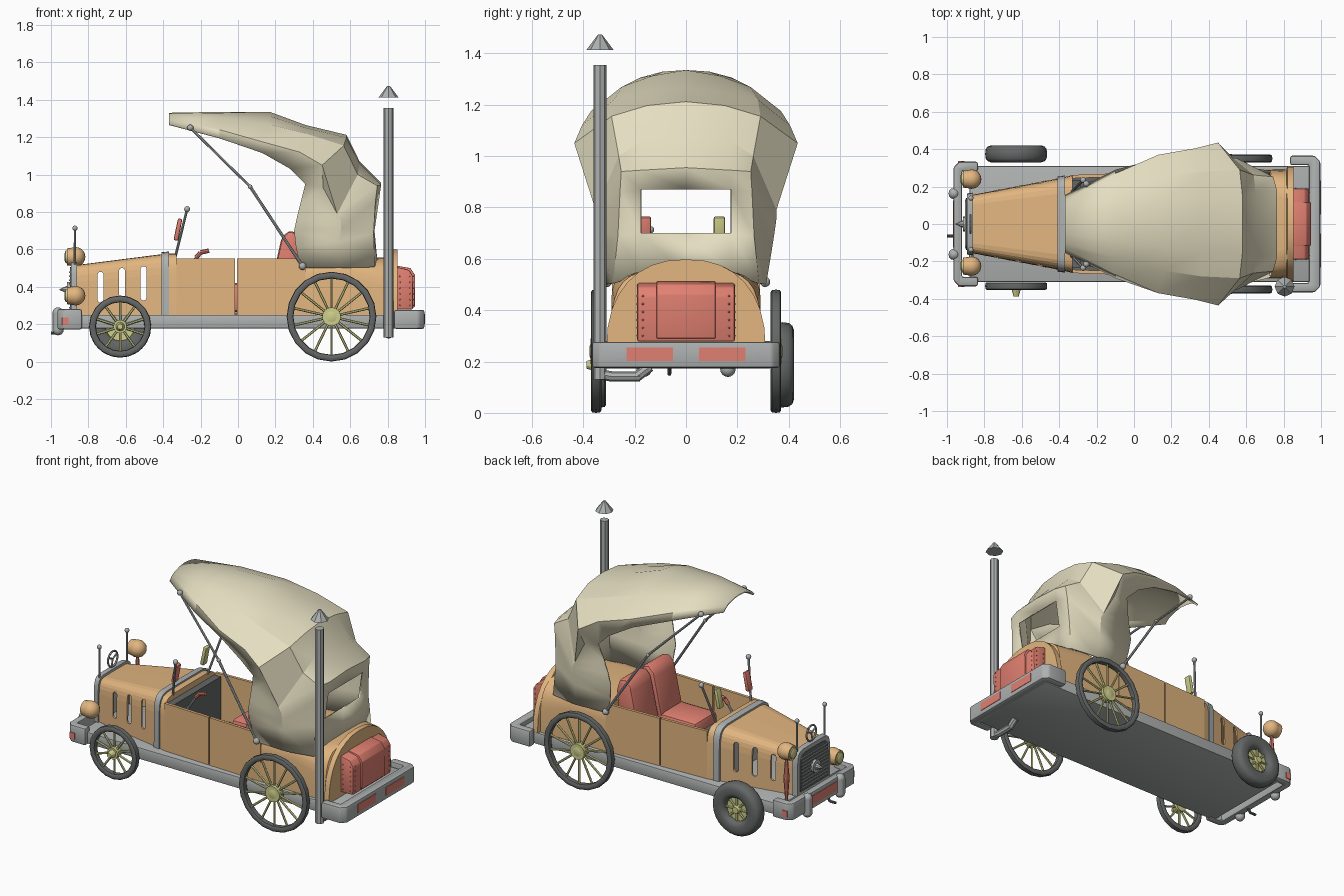
import bpy, bmesh, math
from mathutils import Vector, Matrix

if "Cube" in bpy.data.objects:
    bpy.data.objects.remove(bpy.data.objects["Cube"])


def colour(name, r, g, b):
    m = bpy.data.materials.new(name)
    m.diffuse_color = (r, g, b, 1)
    m.use_nodes = True
    m.node_tree.nodes["Principled BSDF"].inputs["Base Color"].default_value = m.diffuse_color
    return m


TAN = colour("tan_paint", .76, .465, .215)
GREY = colour("light_grey_metal", .42, .44, .435)
DARK = colour("dark_grey_rubber", .13, .134, .134)
RED = colour("soft_red", .75, .215, .165)
CLOTH = colour("cream_cloth", .78, .73, .53)
OLIVE = colour("pale_olive", .62, .62, .26)


# ---- helpers: each adds geometry to a bmesh, finish() makes the object ----
def finish(bm, name, mat, bevel=0, mirror=False, thick=0, angle=30):
    bmesh.ops.recalc_face_normals(bm, faces=bm.faces)
    if bevel:
        bmesh.ops.bevel(bm, geom=bm.edges[:], offset=bevel, segments=2, profile=.5,
                        affect='EDGES', clamp_overlap=True)
    me = bpy.data.meshes.new(name)
    bm.to_mesh(me)
    bm.free()
    if angle:
        me.shade_smooth()
        me.set_sharp_from_angle(angle=math.radians(angle))
    else:
        me.shade_flat()
    me.materials.append(mat)
    ob = bpy.data.objects.new(name, me)
    bpy.context.collection.objects.link(ob)
    if thick:
        s = ob.modifiers.new("thickness", 'SOLIDIFY')
        s.thickness, s.offset = thick, -1
    if mirror:
        ob.modifiers.new("mirror", 'MIRROR').use_axis = (False, True, False)
    return ob


def loft(bm, rings, cap=True, loop=True):
    vs = [[bm.verts.new(p) for p in r] for r in rings]
    n = len(vs[0])
    for a, b in zip(vs, vs[1:]):
        for i in range(n if loop else n - 1):
            bm.faces.new((a[i], a[(i + 1) % n], b[(i + 1) % n], b[i]))
    if cap:
        bm.faces.new(vs[0])
        bm.faces.new(vs[-1])
    return bm


def prism(bm, pts, lo, hi, axis):
    put = {'x': lambda p, h: (h, p[0], p[1]), 'y': lambda p, h: (p[0], h, p[1]),
           'z': lambda p, h: (p[0], p[1], h)}[axis]
    return loft(bm, [[put(p, h) for p in pts] for h in (lo, hi)])


def box(bm, x0, x1, y0, y1, z0, z1):
    return prism(bm, [(x0, y0), (x1, y0), (x1, y1), (x0, y1)], z0, z1, 'z')


def rod(bm, a, b, r, r2=None, n=8):
    a, b = Vector(a), Vector(b)
    d = b - a
    mat = Matrix.Translation((a + b) / 2) @ d.to_track_quat('Z', 'Y').to_matrix().to_4x4()
    bmesh.ops.create_cone(bm, cap_ends=True, segments=n, radius1=r,
                          radius2=r if r2 is None else r2, depth=d.length, matrix=mat)
    return bm


def ball(bm, c, r, u=12, v=8):
    bmesh.ops.create_uvsphere(bm, u_segments=u, v_segments=v, radius=r, matrix=Matrix.Translation(c))
    return bm


def arch(x, w, z0, zt, n, count=17):
    out = []
    for i in range(count):
        t = math.pi * i / (count - 1)
        c, s = math.cos(t), max(math.sin(t), 0)
        out.append((x, math.copysign(abs(c) ** (2 / n), c) * w, z0 + (zt - z0) * s ** (2 / n)))
    return out


def tyre(bm, cx, cy, cz, rm, rr, ry, n=20, m=10, sq=.7):
    rings = []
    for i in range(n + 1):
        a = 2 * math.pi * i / n
        ring = []
        for j in range(m):
            b = 2 * math.pi * j / m
            r = rm + rr * math.copysign(abs(math.cos(b)) ** sq, math.cos(b))
            y = ry * math.copysign(abs(math.sin(b)) ** sq, math.sin(b))
            ring.append((cx + r * math.cos(a), cy + y, cz + r * math.sin(a)))
        rings.append(ring)
    loft(bm, rings, cap=False)
    bmesh.ops.remove_doubles(bm, verts=bm.verts, dist=1e-5)
    return bm


new = bmesh.new
# ---- chassis ----
finish(box(new(), -.88, .95, -.31, .31, .176, .25), "chassis", GREY, bevel=.008)
finish(box(new(), -.33, .4, -.25, .25, .25, .262), "cabin_floor", DARK)


# ---- bumpers: U-shaped bars with red lamp plates ----
def bumper(name, inner, outer, w, arm, bar, z0, z1, lamps):
    s = 1 if outer > inner else -1
    half = [(inner, w - arm), (inner, w), (outer - .03 * s, w), (outer, w - .03)]
    pts = half + [(x, -y) for x, y in reversed(half)]
    pts += [(outer - s * bar, -(w - arm)), (outer - s * bar, w - arm)]
    finish(prism(new(), pts, z0, z1, 'z'), name, GREY, bevel=.01)
    bm = new()
    xs = sorted((outer - s * .005, outer + s * .003))
    for y0, y1 in lamps:
        box(bm, *xs, y0, y1, z0 + .027, z1 - .023)
    finish(bm, name + "_lamps", RED)


bumper("rear_bumper", .835, .996, .365, .05, .06, .175, .277, [(-.232, -.05), (.05, .232)])
bumper("front_bumper", -.835, -.965, .333, .05, .045, .172, .28, [(-.125, .125)])
finish(box(new(), -.94, -.905, .33, .337, .195, .235), "side_lamp", RED, mirror=True)
bm = rod(new(), (-.962, .163, .17), (-.962, .163, .26), .03, n=12)
for z in (.17, .26):
    ball(bm, (-.962, .163, z), .03)
finish(bm, "overrider", GREY, mirror=True)
bm = rod(new(), (-.93, -.065, .19), (-.96, -.065, .152), .008)
rod(bm, (-.96, -.065, .152), (-1.0, -.065, .152), .008)
finish(bm, "starting_crank", DARK)

# ---- bonnet with cut slots ----
hood = finish(loft(new(), [arch(-.87, .155, .25, .515, 8), arch(-.40, .245, .25, .575, 8)],
                   cap=False, loop=False), "bonnet", TAN, thick=.012, angle=0)
bm = new()
for x, z0, z1 in ((-.735, .315, .48), (-.62, .32, .5), (-.505, .326, .51)):
    pts = []
    for i in range(12):
        a = 2 * math.pi * (i + .5) / 12
        pts.append((x + .016 * math.cos(a), (z1 - .016 if i < 6 else z0 + .016) + .016 * math.sin(a)))
    prism(bm, pts, -.4, .4, 'y')
cutter = finish(bm, "slot_cutter", TAN, angle=0)
cutter.hide_render = True
cutter.hide_set(True)
cut = hood.modifiers.new("slots", 'BOOLEAN')
cut.object, cut.operation, cut.solver = cutter, 'DIFFERENCE', 'EXACT'

# ---- radiator grille and ornaments ----
finish(loft(new(), [arch(-.893, .163, .25, .53, 8), arch(-.86, .168, .25, .532, 8)]), "grille_frame", GREY)
finish(loft(new(), [arch(-.898, .138, .27, .505, 8), arch(-.89, .138, .27, .505, 8)]), "grille_back", DARK)
bm = new()
for i in range(10):
    z = .285 + i * .021
    box(bm, -.903, -.895, -.13, .13, z, z + .008)
finish(bm, "grille_slats", GREY)
bm = rod(new(), (-.915, 0, .385), (-.895, 0, .385), .04, n=12)
rod(bm, (-.915, 0, .385), (-.955, 0, .385), .02, .002)
finish(bm, "grille_boss", GREY)
bm = new()
for i in range(14):
    p, q = [(-.875, .048 * math.cos(a), .585 + .048 * math.sin(a))
            for a in (2 * math.pi * i / 14, 2 * math.pi * (i + 1) / 14)]
    rod(bm, p, q, .006, n=6)
    if i in (1, 6, 10):
        rod(bm, (-.875, 0, .585), p, .005, n=6)
finish(bm, "bonnet_ornament", GREY)
bm = rod(new(), (-.872, .138, .5), (-.872, .138, .71), .006)
ball(bm, (-.872, .138, .713), .014)
finish(bm, "corner_marker", GREY, mirror=True)

# ---- headlamps, one low and one high ----
for side, y, z in (("near", -.225, .352), ("far", .24, .56)):
    bm = ball(new(), (-.868, y, z), .052, 16, 10)
    rod(bm, (-.915, y, z), (-.88, y, z), .045, .05, n=16)
    finish(bm, side + "_headlamp", TAN)
    bm = rod(new(), (-.921, y, z), (-.91, y, z), .033, .036, n=16)
    finish(rod(bm, (-.928, y, z), (-.921, y, z), .018, .033, n=16), side + "_headlamp_lens", OLIVE)
finish(rod(new(), (-.87, -.225, .352), (-.87, -.15, .352), .012), "headlamp_bracket", GREY)
bm = rod(new(), (-.87, .24, .25), (-.87, .24, .39), .008, .018)
rod(bm, (-.87, .24, .39), (-.87, .24, .52), .018, .008)
finish(bm, "headlamp_stand", RED)

# ---- cowl and body ----
finish(loft(new(), [arch(-.41, .255, .25, .585, 8), arch(-.37, .26, .25, .588, 8)]), "cowl_band", GREY)
finish(loft(new(), [arch(-.37, .252, .25, .578, 8), arch(-.33, .262, .25, .578, 8)]), "cowl", TAN)
finish(box(new(), -.331, -.285, -.235, .235, .26, .54), "dashboard", DARK)


def door(name, x0, x1):
    y0, y1 = [.262 + .026 * (x + .33) / .68 for x in (x0, x1)]
    pts = [(x0, y0), (x1, y1), (x1, y1 - .018), (x0, y0 - .018)]
    finish(prism(new(), pts, .25, .55, 'z'), name, TAN, mirror=True)


door("front_door", -.33, -.015)
door("rear_door", -.006, .36)
finish(loft(new(), [arch(.355, .288, .25, .535, 8), arch(.6, .292, .25, .545, 8), arch(.815, .29, .25, .56, 4),
                    arch(.82, .31, .25, .598, 2.3), arch(.852, .31, .25, .598, 2.3)]), "rear_body", TAN)

# ---- seats ----
back = [(.17, .38), (.31, .38), (.335, .62), (.315, .69), (.27, .70), (.232, .66)]
finish(prism(new(), back, .008, .225, 'y'), "seat_back", RED, bevel=.022, mirror=True)
finish(box(new(), -.06, .23, .008, .238, .265, .42), "seat_cushion", RED, bevel=.03, mirror=True)

# ---- trunk with rivets ----
prof = [(.84, .278), (.935, .278), (.937, .455), (.915, .49), (.84, .508)]
finish(prism(new(), prof, -.19, .19, 'y'), "trunk", RED, bevel=.008)
front = [(.85, .29), (.945, .29), (.947, .462), (.922, .5), (.85, .512)]
finish(prism(new(), front, -.115, .115, 'y'), "trunk_panel", RED, bevel=.004)
bm = new()
for i in range(6):
    z = .30 + i * .031
    for p in ((.937, .168, z), (.865, .19, z), (.92, .19, z)):
        ball(bm, p, .004, 6, 4)
finish(bm, "trunk_rivets", RED, mirror=True)


# ---- wheels ----
def wheel(name, x, y, z, r, spokes, hub, out):
    s = 1 if y > 0 else -1
    finish(tyre(new(), x, y, z, r - .018, .018, .021, sq=.6), name + "_tyre", DARK, angle=40)
    bm = rod(new(), (x, y - s * .02, z), (x, y + s * .022, z), hub, n=14)
    rod(bm, (x, y + s * .02, z), (x, y + s * out, z), hub * .7, hub * .4, n=10)
    for i in range(spokes):
        a = 2 * math.pi * (i + .5) / spokes
        rod(bm, (x, y, z), (x + (r - .025) * math.cos(a), y, z + (r - .025) * math.sin(a)), .007, n=6)
    finish(bm, name + "_spokes", OLIVE)


wheel("rear_wheel_a", .5, -.35, .24, .24, 14, .05, .025)
wheel("rear_wheel_b", .5, .35, .24, .24, 14, .05, .025)
wheel("front_wheel", -.63, -.332, .187, .166, 10, .036, .056)
finish(tyre(new(), -.63, .375, .187, .119, .047, .046, n=24, m=14), "wide_tyre", DARK, angle=50)
bm = rod(new(), (-.63, .345, .187), (-.63, .385, .187), .076, n=18)
rod(bm, (-.63, .385, .187), (-.63, .41, .187), .03, .02, n=12)
for i in range(8):
    a = math.pi * i / 4
    rod(bm, (-.63, .392, .187), (-.63 + .072 * math.cos(a), .392, .187 + .072 * math.sin(a)), .007, n=6)
finish(bm, "wide_wheel_rim", OLIVE)

# ---- exhaust stack ----
finish(rod(new(), (.805, -.335, .13), (.805, -.335, 1.355), .026), "exhaust_stack", GREY)
finish(rod(new(), (.805, -.335, 1.413), (.805, -.335, 1.473), .053, .008), "exhaust_cap", GREY)
bm = rod(new(), (.805, -.335, .15), (.805, -.29, .142), .02)
rod(bm, (.805, -.3, .142), (.805, -.18, .142), .02)
rod(bm, (.805, -.19, .142), (.805, -.14, .18), .02)
finish(bm, "exhaust_pipe", GREY)

# ---- windscreen posts, mirrors and lever ----
bm = rod(new(), (-.335, .17, .56), (-.272, .235, .815), .007)
ball(bm, (-.272, .235, .815), .016)
finish(bm, "screen_post", GREY, mirror=True)
for name, y, m in (("red_mirror", -.158, RED), ("olive_mirror", .13, OLIVE)):
    tilt = [(-.345, .65), (-.32, .645), (-.298, .76), (-.32, .768)]
    finish(prism(new(), tilt, y - .022, y + .022, 'y'), name, m, bevel=.008)
bm = rod(new(), (-.225, -.1, .555), (-.2, -.1, .583), .012)
rod(bm, (-.2, -.1, .583), (-.155, -.1, .593), .012)
finish(bm, "lever_grip", RED)
finish(rod(new(), (-.3, -.1, .44), (-.22, -.1, .56), .008), "lever_rod", GREY)

# ---- folding canopy: seams running front to back, mirrored, with a rear window ----
centre = [(-.37, 1.33), (-.1, 1.335), (.17, 1.335), (.36, 1.265), (.58, 1.212), (.65, 1.07),
          (.765, .955), (.755, .87), (.73, .7), (.745, .54)]
inner_y = [.05, .09, .13, .15, .15, .17, .175, .175, .175, .175]
inner_drop = [.005, .006, .022, .015, .015, .01, .01, 0, 0, 0]
outer = [(-.37, .1, 1.312), (-.1, .18, 1.305), (.16, .25, 1.27), (.36, .28, 1.22), (.565, .29, 1.155),
         (.64, .262, 1.0), (.745, .252, .94), (.735, .257, .86), (.725, .265, .69), (.73, .285, .505)]
flank = [(-.37, .13, 1.295), (-.1, .27, 1.24), (.13, .37, 1.175), (.33, .405, 1.12), (.45, .435, 1.05),
         (.53, .352, .79), (.55, .352, .755), (.55, .346, .71), (.545, .335, .64), (.55, .312, .5)]
hem = [(-.37, .155, 1.27), (-.1, .29, 1.195), (.13, .35, 1.115), (.28, .375, 1.03), (.36, .365, .95),
       (.335, .345, .85), (.315, .335, .77), (.3, .33, .7), (.31, .318, .61), (.335, .3, .5)]
bm = new()
rows = []
for (x, z), y, d, o, f, h in zip(centre, inner_y, inner_drop, outer, flank, hem):
    half = [(x, y, z - d), o, f, h]
    rows.append([(a, -b, c) for a, b, c in reversed(half)] + [(x, 0, z)] + half)
loft(bm, rows, cap=False, loop=False)
mid = {f: f.calc_center_median() for f in bm.faces}
window = [f for f, c in mid.items() if abs(c.y) < .1 and .72 < c.z < .85]
fold = [f for f, c in mid.items() if .38 < c.x < .45 and abs(c.y) > .36 and .88 < c.z < .94]
for v in bmesh.ops.poke(bm, faces=fold)["verts"]:
    v.co = (.455, math.copysign(.362, v.co.y), .93)
bmesh.ops.delete(bm, geom=window, context='FACES')
finish(bm, "canopy", CLOTH, thick=.012, angle=22)

# ---- canopy struts ----
a, b, c = (.345, .308, .51), (.065, .285, .935), (-.255, .215, 1.25)
bm = rod(rod(new(), a, b, .008), b, c, .007)
for p, r in ((a, .02), (b, .012), (c, .017)):
    ball(bm, p, r)
finish(bm, "canopy_strut", GREY, mirror=True)
